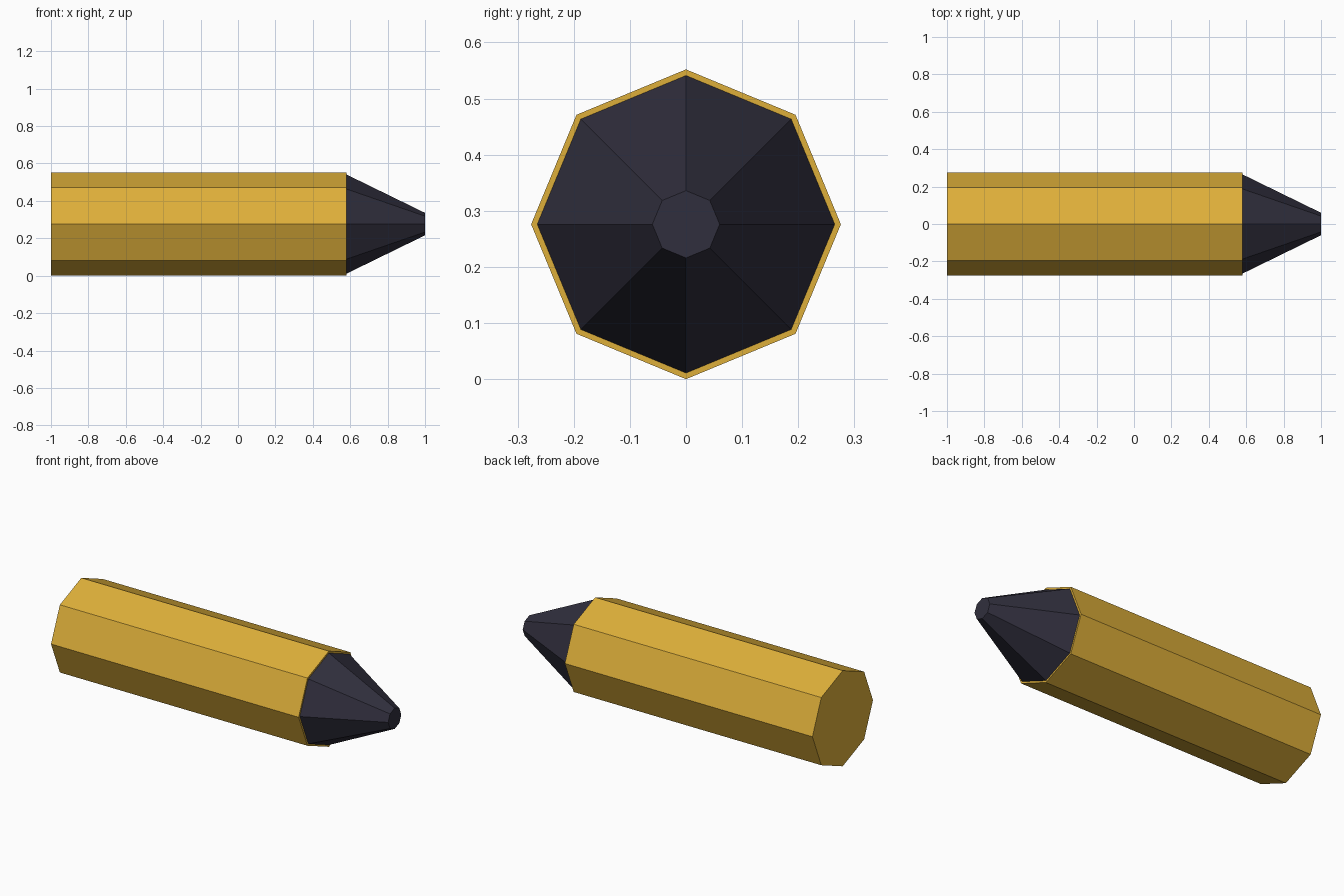
import bpy
import bmesh
from math import pi
from mathutils import Matrix

cube = bpy.data.objects.get("Cube")
if cube:
    bpy.data.objects.remove(cube, do_unlink=True)

SIDES = 8
RADIUS = 0.276


def make_material(name, colour):
    mat = bpy.data.materials.new(name)
    mat.use_nodes = True
    mat.diffuse_color = colour
    bsdf = next(n for n in mat.node_tree.nodes if n.type == 'BSDF_PRINCIPLED')
    bsdf.inputs["Base Color"].default_value = colour
    return mat


def tapered_prism(name, x_start, x_end, r_start, r_end, mat):
    """Flat-sided prism lying along x, with its axis at the body's height."""
    bm = bmesh.new()
    bmesh.ops.create_cone(bm, cap_ends=True, segments=SIDES,
                          radius1=r_start, radius2=r_end, depth=x_end - x_start)
    place = Matrix.Translation(((x_start + x_end) / 2, 0, RADIUS))
    bm.transform(place @ Matrix.Rotation(pi / 2, 4, 'Y'))
    mesh = bpy.data.meshes.new(name)
    bm.to_mesh(mesh)
    bm.free()
    mesh.materials.append(mat)
    obj = bpy.data.objects.new(name, mesh)
    bpy.context.collection.objects.link(obj)
    return obj


gold = make_material("golden yellow", (0.73, 0.43, 0.042, 1))
charcoal = make_material("dark charcoal", (0.03, 0.028, 0.047, 1))

# Eight-sided casing with closed ends
tapered_prism("casing", -1, 0.58, RADIUS, RADIUS, gold)

# Blunt tip, seated slightly inside the casing
tapered_prism("tip", 0.57, 1, 0.27, 0.06, charcoal)
